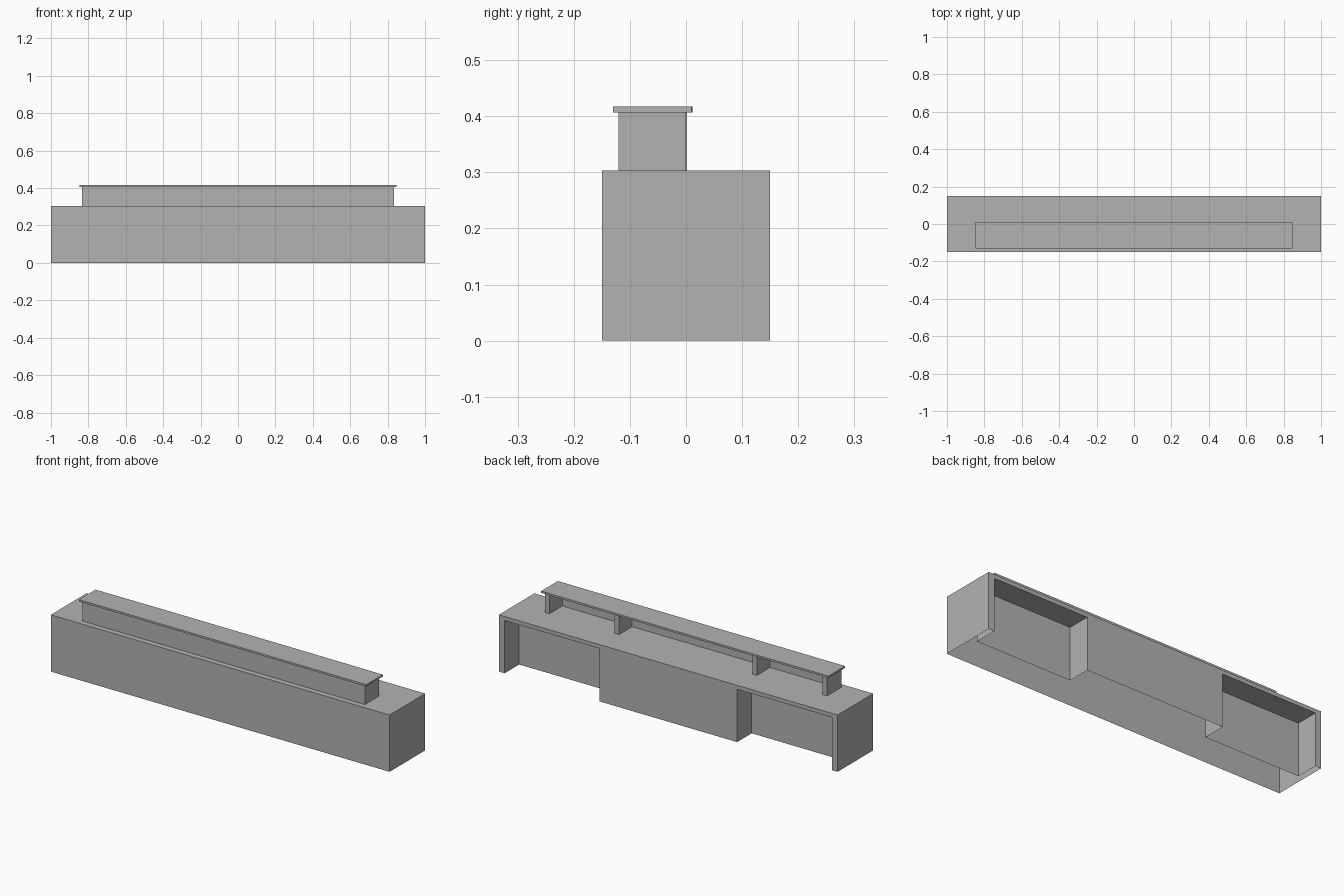
import bpy, bmesh

cube = bpy.data.objects.get("Cube")
if cube:
    bpy.data.objects.remove(cube, do_unlink=True)

grey = bpy.data.materials.new("plain grey")
grey.use_nodes = True
colour = (0.45, 0.45, 0.45, 1.0)
grey.diffuse_color = colour
grey.node_tree.nodes["Principled BSDF"].inputs["Base Color"].default_value = colour


def prism(name, outline, bottom, top, capped=True):
    """Extrude a counter-clockwise plan outline; leave the ends open if not capped."""
    bm = bmesh.new()
    low = [bm.verts.new((x, y, bottom)) for x, y in outline]
    high = [bm.verts.new((x, y, top)) for x, y in outline]
    count = len(outline)
    for i in range(count):
        j = (i + 1) % count
        bm.faces.new((low[i], low[j], high[j], high[i]))
    if capped:
        bm.faces.new(high)
        bm.faces.new(low[::-1])
    mesh = bpy.data.meshes.new(name)
    bm.to_mesh(mesh)
    bm.free()
    mesh.materials.append(grey)
    obj = bpy.data.objects.new(name, mesh)
    bpy.context.collection.objects.link(obj)
    return obj


def mirrored(half):
    """Complete a symmetric outline from its +x half, listed front to back."""
    return half + [(-x, y) for x, y in reversed(half)]


def box(name, x0, x1, y0, y1, z0, z1):
    return prism(name, [(x0, y0), (x1, y0), (x1, y1), (x0, y1)], z0, z1)


# Main levels
BACK = 0.15
COUNTER_UNDER, COUNTER_TOP = 0.282, 0.303
SHELF_UNDER, SHELF_TOP = 0.407, 0.417

# Counter walls: hollow, open underneath, with two knee spaces at the back
KNEE_BACK, KNEE_IN, KNEE_OUT = 0.027, 0.407, 0.966
prism("counter_body", mirrored([
    (1, -BACK), (1, BACK), (KNEE_OUT, BACK), (KNEE_OUT, KNEE_BACK),
    (KNEE_IN, KNEE_BACK), (KNEE_IN, BACK)]), 0, COUNTER_UNDER, capped=False)

# Counter top slab
box("counter_top", -1, 1, -BACK, BACK, COUNTER_UNDER, COUNTER_TOP)

# Raised front screen
SCREEN, SCREEN_BACK = -0.12, -0.109
box("front_screen", -0.833, 0.833, SCREEN, SCREEN_BACK, COUNTER_TOP, SHELF_UNDER)

# Shelf brackets behind the screen
for side, label in ((1, "left"), (-1, "right")):
    for place, inner, outer, back in (("outer", 0.806, 0.833, 0.0),
                                      ("inner", 0.394, 0.42, 0.002)):
        x0, x1 = sorted((side * inner, side * outer))
        box(f"{label}_{place}_bracket", x0, x1, SCREEN_BACK, back,
            COUNTER_TOP, SHELF_UNDER)

# Shelf with a slightly bowed back edge
prism("raised_shelf", mirrored([(0.848, -0.13), (0.848, 0.01), (0.41, 0.012)]),
      SHELF_UNDER, SHELF_TOP)
